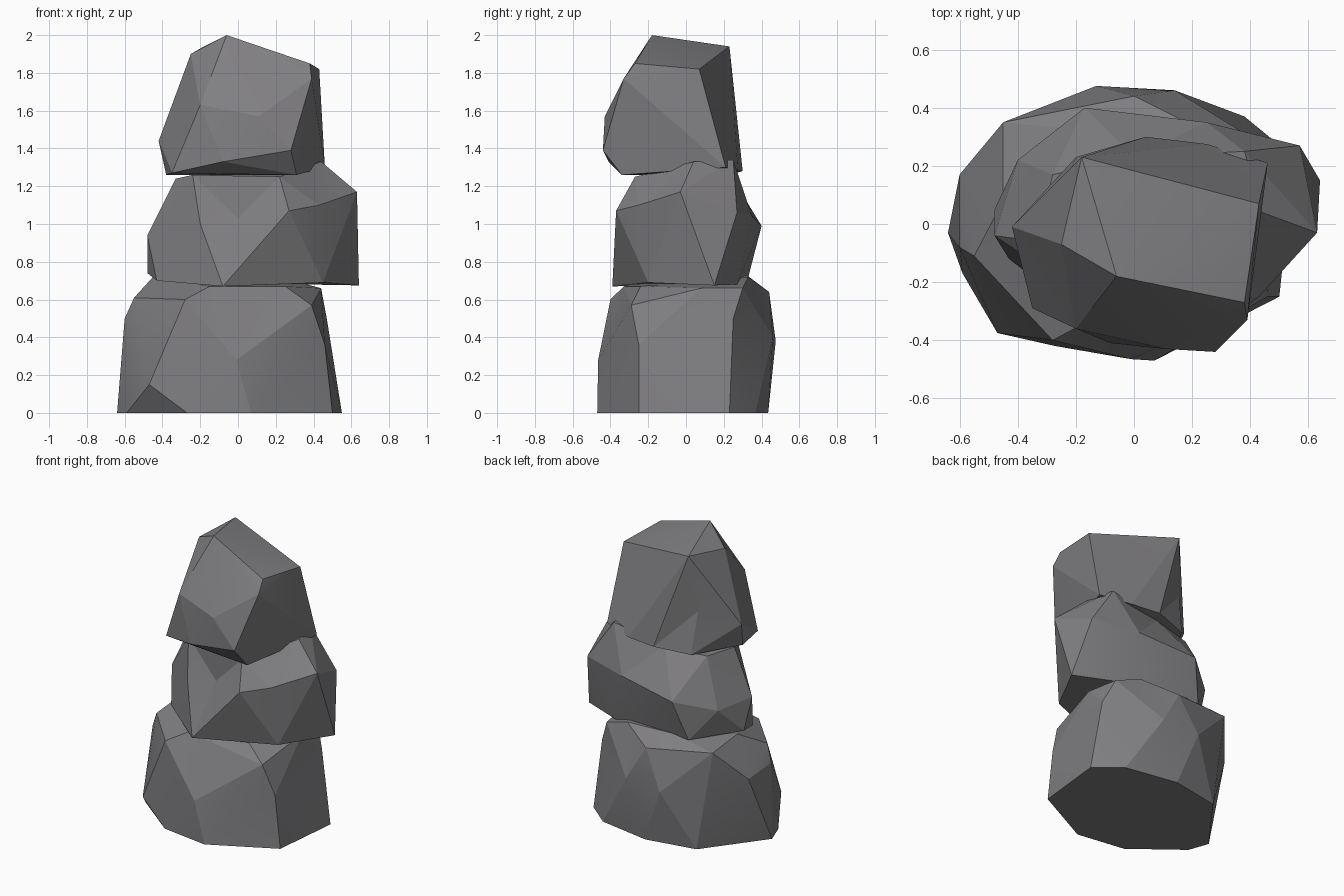
import bpy, bmesh, math
from mathutils import Vector

# Dark grey stone
stone = bpy.data.materials.new("stone")
stone.diffuse_color = (.215, .21, .22, 1)


def rock(name, centre, corners, puff=0.6):
    """Faceted boulder: corners are skinned by a hull around a rounded copy,
    so shallow dents survive, then moved to their real places."""
    c = Vector(centre)
    bm = bmesh.new()
    real = {}
    for p in corners:
        d = Vector(p) - c
        v = bm.verts.new(d.normalized() * d.length ** puff)
        real[v] = Vector(p)
    bmesh.ops.convex_hull(bm, input=list(bm.verts))
    bmesh.ops.delete(bm, geom=[v for v in bm.verts if not v.link_faces], context='VERTS')
    for v in bm.verts:
        v.co = real[v]
    bmesh.ops.recalc_face_normals(bm, faces=list(bm.faces))
    mesh = bpy.data.meshes.new(name)
    bm.to_mesh(mesh)
    bm.free()
    mesh.materials.append(stone)
    ob = bpy.data.objects.new(name, mesh)
    bpy.context.collection.objects.link(ob)
    bpy.ops.object.select_all(action='DESELECT')
    ob.select_set(True)
    bpy.context.view_layer.objects.active = ob
    bpy.ops.object.shade_smooth_by_angle(angle=math.radians(12))
    return ob


# Bottom boulder: flat footprint, bulging waist, rounded shoulders
foot = [(-.64, -.03), (-.59, -.17), (-.27, -.42), (.07, -.47), (.50, -.25),
        (.55, .23), (.38, .37), (.01, .435), (-.34, .37)]
waist = [(-.47, -.375, .15), (-.01, -.465, .28), (.46, -.25, .36), (.47, .25, .50),
         (.14, .46, .40), (-.13, .475, .38), (-.60, -.08, .50), (-.60, .17, .48)]
shoulder = [(-.55, -.11, .61), (-.28, -.40, .60), (.39, -.29, .57), (.40, .30, .66),
            (0, .44, .64), (-.45, .35, .69), (-.45, .08, .72), (-.15, .32, .73),
            (.22, .33, .72), (.44, .08, .66), (.25, -.24, .67), (-.15, -.33, .67)]
rock("bottom_boulder", (-.03, 0, .34), [(x, y, 0) for x, y in foot] + waist + shoulder)

# Middle boulder: leaning to the right, hollow in the front
rock("middle_boulder", (.06, .03, .97), [
    # underside
    (-.08, -.39, .67), (.45, -.20, .69), (.64, .15, .675), (.35, .27, .68),
    (-.25, .33, .72), (-.43, -.12, .70), (-.48, .05, .74),
    # sides
    (-.48, -.04, .94), (-.20, -.27, 1.0), (0, -.24, 1.03), (.27, -.37, 1.07),
    (.43, -.25, 1.10), (.63, -.03, 1.17), (.57, .27, 1.06), (.25, .35, 1.04),
    (-.17, .40, .99), (-.40, .22, .92),
    # crown
    (-.33, -.06, 1.24), (-.24, -.20, 1.26), (-.04, -.14, 1.23), (.22, -.27, 1.25),
    (.44, .04, 1.33), (.38, .25, 1.34), (0, .23, 1.27), (-.28, .17, 1.25)], puff=0.3)

# Top boulder: sloping cap, overhanging front
rock("top_boulder", (.03, -.07, 1.58), [
    # underside
    (-.38, -.08, 1.26), (-.35, -.29, 1.27), (.31, -.34, 1.26), (.46, .21, 1.30),
    (.25, .275, 1.28), (.04, .30, 1.28), (-.20, .23, 1.26),
    # sides
    (-.42, -.01, 1.44), (-.08, -.41, 1.33), (.28, -.44, 1.39),
    (.11, -.43, 1.57), (-.20, -.36, 1.63), (.39, -.33, 1.77), (-.22, .18, 1.55),
    # cap
    (-.06, -.18, 2.0), (-.25, -.07, 1.90), (-.18, .23, 1.94), (.43, .07, 1.82),
    (.38, -.27, 1.85)])
